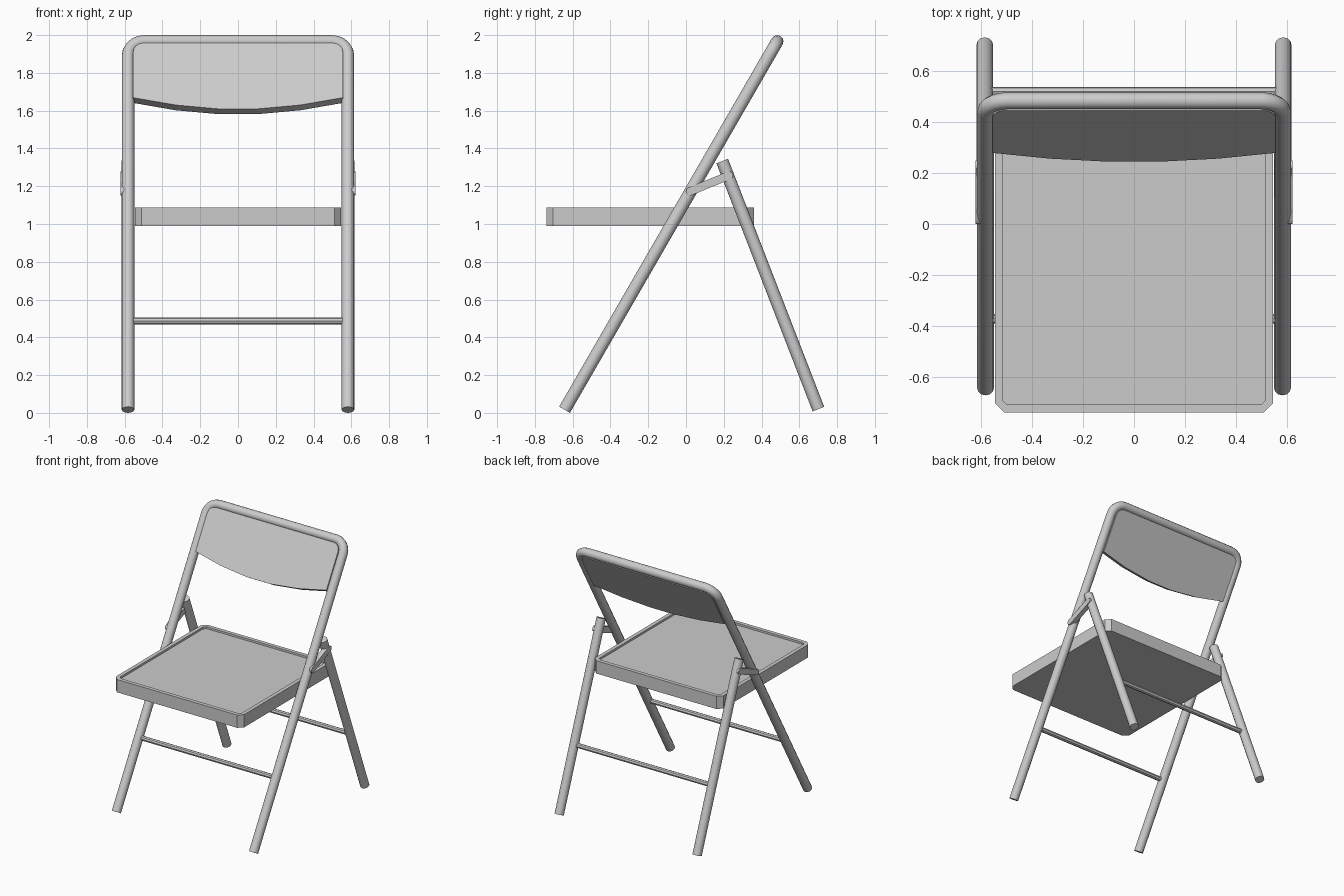
import bpy, bmesh, math
from mathutils import Vector

if "Cube" in bpy.data.objects:
    bpy.data.objects.remove(bpy.data.objects["Cube"])

R = 0.033                                   # main tube radius
X = 0.582                                   # leg centre line
FOOT = Vector((0, -0.643, 0.0165))
UP = Vector((0, 0.5, math.sqrt(0.75)))      # direction of the raked frame
FRONT = Vector((0, -math.sqrt(0.75), 0.5))  # normal of the raked frame
L = (2 - R - FOOT.z) / UP.z


def finish(name, mesh, smooth=True):
    ob = bpy.data.objects.new(name, mesh)
    bpy.context.collection.objects.link(ob)
    bpy.ops.object.select_all(action='DESELECT')
    ob.select_set(True)
    bpy.context.view_layer.objects.active = ob
    if smooth:
        bpy.ops.object.shade_smooth_by_angle(angle=math.radians(40))
    return ob


def tube(name, pts, r, res=4):
    cu = bpy.data.curves.new(name, 'CURVE')
    cu.dimensions = '3D'
    cu.bevel_depth, cu.bevel_resolution, cu.use_fill_caps = r, res, True
    sp = cu.splines.new('POLY')
    sp.points.add(len(pts) - 1)
    for p, co in zip(sp.points, pts):
        p.co = (*co, 1)
    tmp = bpy.data.objects.new(name + "_path", cu)
    bpy.context.collection.objects.link(tmp)
    bpy.context.view_layer.update()
    me = bpy.data.meshes.new_from_object(
        tmp.evaluated_get(bpy.context.evaluated_depsgraph_get()))
    bpy.data.objects.remove(tmp)
    return finish(name, me)


def prism(name, outline, depth, inset=None):
    """Extrude a planar outline; optionally sink an inset panel in the far face."""
    bm = bmesh.new()
    f = bm.faces.new([bm.verts.new(p) for p in outline])
    ext = bmesh.ops.extrude_face_region(bm, geom=[f], use_keep_orig=True)
    bmesh.ops.translate(bm, vec=depth,
                        verts=[v for v in ext['geom'] if isinstance(v, bmesh.types.BMVert)])
    bmesh.ops.recalc_face_normals(bm, faces=bm.faces)
    if inset:
        width, sink = inset
        top = max(bm.faces, key=lambda q: q.calc_center_median().dot(depth))
        bmesh.ops.inset_region(bm, faces=[top], thickness=width)
        inner = bmesh.ops.extrude_face_region(bm, geom=[top])
        bmesh.ops.translate(bm, vec=-sink * Vector(depth).normalized(),
                            verts=[v for v in inner['geom'] if isinstance(v, bmesh.types.BMVert)])
        if top.is_valid:
            bmesh.ops.delete(bm, geom=[top], context='FACES_ONLY')
        bmesh.ops.recalc_face_normals(bm, faces=bm.faces)
    me = bpy.data.meshes.new(name)
    bm.to_mesh(me)
    bm.free()
    return finish(name, me, False)


def on_frame(x, v):
    return FOOT + UP * v + Vector((x, 0, 0))


def arc(cx, cv, r, a0, a1, n):
    return [(cx + r * math.cos(math.radians(a0 + (a1 - a0) * i / n)),
             cv + r * math.sin(math.radians(a0 + (a1 - a0) * i / n))) for i in range(n + 1)]


# Front frame: both front legs and the top rail as one bent tube
B = 0.085
path = [(X, 0)] + arc(X - B, L - B, B, 0, 90, 5) \
    + arc(B - X, L - B, B, 90, 180, 5) + [(-X, 0)]
tube("front_frame", [on_frame(*p) for p in path], R)

# Backrest panel with a bowed lower edge
w, c = 0.555, 0.055
top = L - 0.026
half = arc(w - c, top - c, c, 90, 0, 4)
lower = [(w, 1.892), (0.33, 1.847), (0.1, 1.823)]
side = half + lower
outline = side + [(-x, v) for x, v in reversed(side)]
T = 0.056
prism("backrest", [on_frame(*p) - FRONT * T / 2 for p in outline], FRONT * T)

# Seat with clipped corners and a shallow sunken top
w, y0, y1, k = 0.545, -0.738, 0.36, 0.035
seat = [(-w + k, y0), (w - k, y0), (w, y0 + k), (w, y1 - k),
        (w - k, y1), (-w + k, y1), (-w, y1 - k), (-w, y0 + k)]
prism("seat", [(x, y, 0.99) for x, y in seat], Vector((0, 0, 0.098)), (0.032, 0.015))

# Rear legs and hinge links on both sides
leg_top, leg_foot = Vector((0, 0.192, 1.333)), Vector((0, 0.701, 0.02))
a, b, hw = (0.022, 1.173), (0.228, 1.257), 0.022
tilt = math.degrees(math.atan2(b[1] - a[1], b[0] - a[0]))
link = arc(*b, hw, tilt - 90, tilt + 90, 6) + arc(*a, hw, tilt + 90, tilt + 270, 6)
for s, label in ((-1, "left"), (1, "right")):
    off = Vector((s * 0.585, 0, 0))
    tube("rear_leg_" + label, [leg_foot + off, leg_top + off], R)
    prism("hinge_link_" + label, [(s * 0.585, y, z) for y, z in link],
          Vector((s * 0.036, 0, 0)))

# Cross bars between the legs
Z = 0.487
y_front = FOOT.y + (Z - FOOT.z) * UP.y / UP.z
y_rear = leg_foot.lerp(leg_top, (Z - leg_foot.z) / (leg_top.z - leg_foot.z)).y
for name, y in (("front_cross_bar", y_front), ("rear_cross_bar", y_rear)):
    tube(name, [(-0.57, y, Z), (0.57, y, Z)], 0.018, 2)
